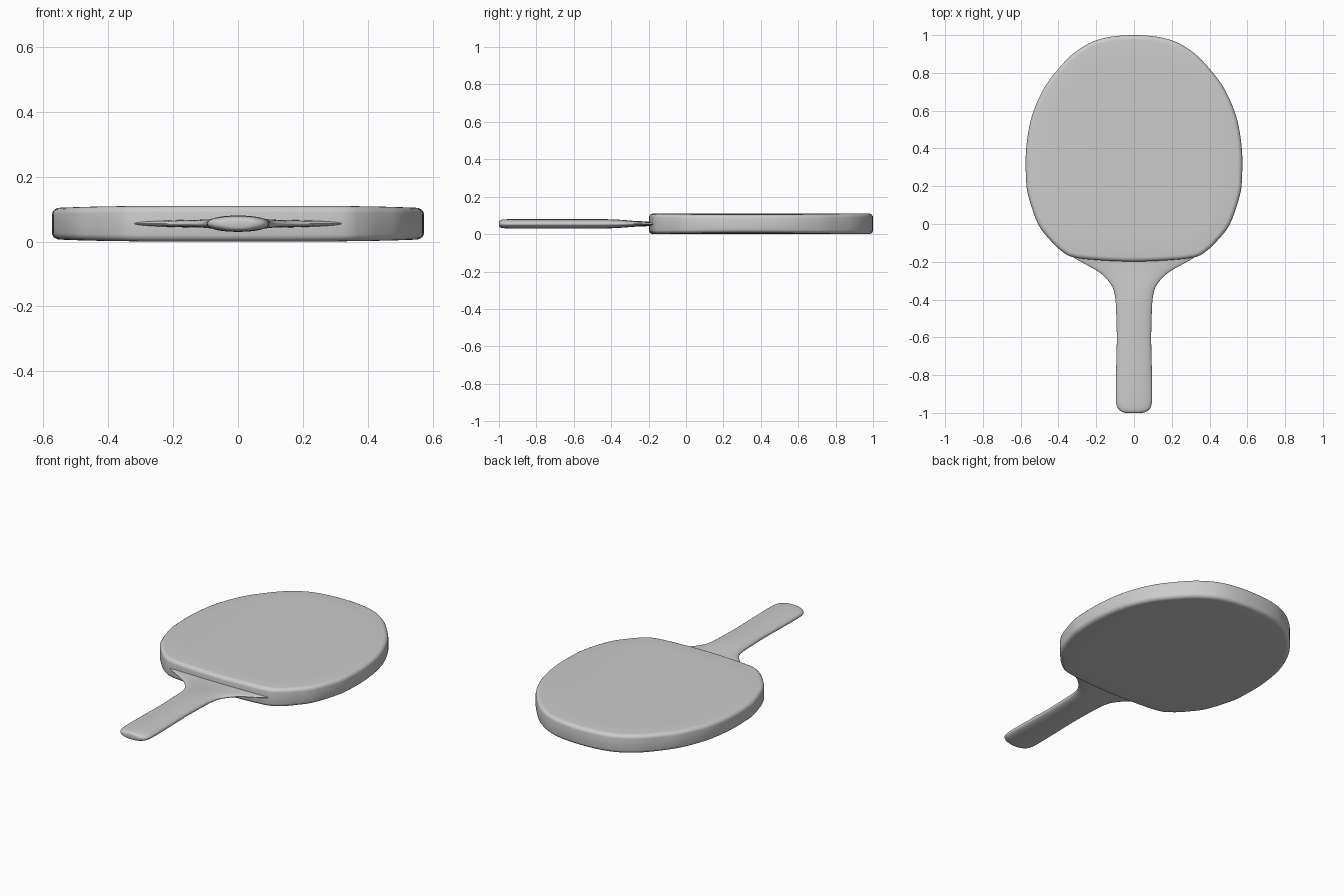
import bpy, bmesh, math
from mathutils import Vector

if "Cube" in bpy.data.objects:
    bpy.data.objects.remove(bpy.data.objects["Cube"])

MID = 0.055  # height of the centre plane


def smooth_path(pts, steps, closed=False):
    """Catmull-Rom interpolation through a few control points."""
    pts = [Vector(p) for p in pts]
    n = len(pts)
    get = (lambda i: pts[i % n]) if closed else (lambda i: pts[min(max(i, 0), n - 1)])
    out = []
    for i in range(n if closed else n - 1):
        a, b, c, d = (get(i + k) for k in (-1, 0, 1, 2))
        for s in range(steps):
            t = s / steps
            out.append(0.5 * (2 * b + (c - a) * t + (2 * a - 5 * b + 4 * c - d) * t**2
                              + (3 * b - a - 3 * c + d) * t**3))
    return out if closed else out + [pts[-1]]


def loft(name, rings, start, end, angle):
    """Skin closed rings and close both ends with a fan to a point."""
    bm = bmesh.new()
    loops = [[bm.verts.new(p) for p in r] for r in rings]
    n = len(loops[0])
    for a, b in zip(loops, loops[1:]):
        for i in range(n):
            bm.faces.new((a[i], a[(i + 1) % n], b[(i + 1) % n], b[i]))
    for loop, tip in ((loops[0], start), (loops[-1], end)):
        v = bm.verts.new(tip)
        for i in range(n):
            bm.faces.new((loop[i], loop[(i + 1) % n], v))
    bmesh.ops.recalc_face_normals(bm, faces=bm.faces)
    mesh = bpy.data.meshes.new(name)
    bm.to_mesh(mesh)
    bm.free()
    obj = bpy.data.objects.new(name, mesh)
    bpy.context.collection.objects.link(obj)
    bpy.context.view_layer.objects.active = obj
    obj.select_set(True)
    bpy.ops.object.shade_smooth_by_angle(angle=math.radians(angle))
    obj.select_set(False)
    return obj


# Blade: rounded outline with a nearly straight lower edge
half = [(0.18, 0.979), (0.312, 0.91), (0.418, 0.80), (0.487, 0.70), (0.545, 0.556),
        (0.571, 0.397), (0.572, 0.25), (0.56, 0.15), (0.508, 0.0), (0.444, -0.085),
        (0.385, -0.142), (0.317, -0.177), (0.16, -0.193)]
outline = [(0, 1.0)] + half + [(0, -0.198)] + [(-x, y) for x, y in reversed(half)]
edge = smooth_path(outline, 5, closed=True)
count = len(edge)
normals = []
for i in range(count):
    t = edge[(i + 1) % count] - edge[i - 1]
    normals.append(Vector((-t.y, t.x)).normalized())
centre = Vector((0, 0.4))


def blade_ring(inset, drop, scale, side):
    ring = []
    for p, nrm in zip(edge, normals):
        q = p - nrm * inset
        q = centre + (q - centre) * scale
        h = 0.055 - 0.007 * abs(q.x / 0.572) ** 4 - drop
        ring.append((q.x, q.y, MID + side * h))
    return ring


profile = [(0.0, 0.02, 1), (0.002, 0.012, 1), (0.008, 0.005, 1), (0.016, 0.001, 1),
           (0.024, 0, 1), (0.024, 0, 0.85), (0.024, 0, 0.6), (0.024, 0, 0.3)]
rings = [blade_ring(*p, -1) for p in reversed(profile)] + [blade_ring(*p, 1) for p in profile]
loft("blade", rings, (0, 0.4, 0), (0, 0.4, 0.11), 40)

# Handle: oval sections (y, half width, half thickness) flaring into the blade
stations = [(-1.0, 0.045, 0.012), (-0.996, 0.06, 0.018), (-0.985, 0.078, 0.022),
            (-0.965, 0.09, 0.024), (-0.92, 0.096, 0.025), (-0.75, 0.094, 0.025),
            (-0.6, 0.091, 0.025), (-0.45, 0.095, 0.025), (-0.38, 0.101, 0.023),
            (-0.33, 0.116, 0.020), (-0.28, 0.155, 0.016), (-0.245, 0.20, 0.014),
            (-0.21, 0.263, 0.013), (-0.18, 0.315, 0.013), (-0.14, 0.365, 0.013)]


def power(v, e):
    return math.copysign(abs(v) ** e, v)


sections = []
for y, w, h in smooth_path(stations, 4):
    angles = [2 * math.pi * k / 40 for k in range(40)]
    sections.append([(w * power(math.cos(a), 0.9), y, MID + h * power(math.sin(a), 0.9))
                     for a in angles])
loft("handle", sections, (0, -1.0, MID), (0, -0.14, MID), 50)
